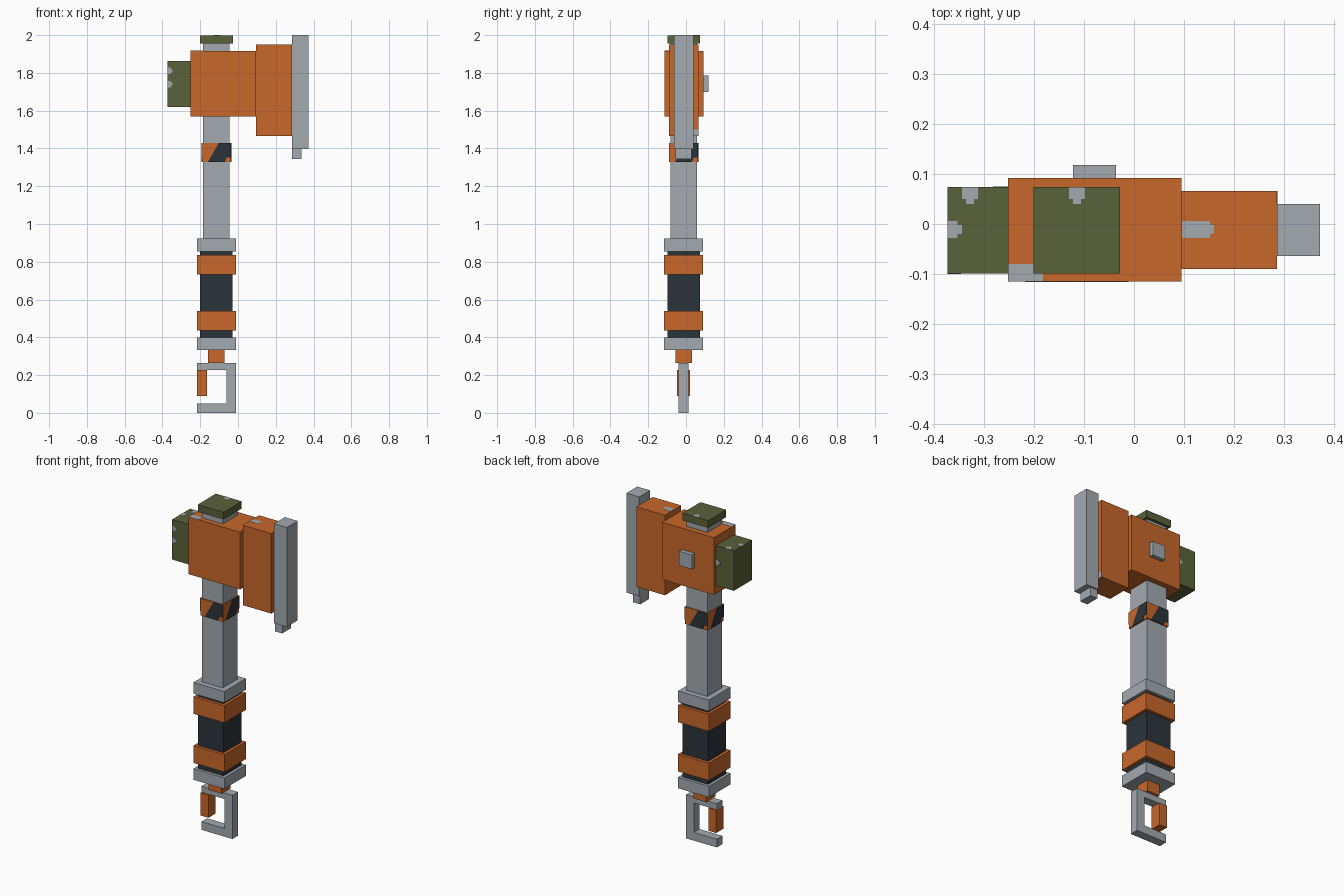
import bpy, bmesh
from mathutils import Vector

cube = bpy.data.objects.get("Cube")
if cube:
    bpy.data.objects.remove(cube, do_unlink=True)

CX, CY = -0.114, -0.0125      # axis of the shaft


def material(name, rgb):
    m = bpy.data.materials.new(name)
    m.use_nodes = True
    m.diffuse_color = (*rgb, 1)
    node = next(n for n in m.node_tree.nodes if n.type == 'BSDF_PRINCIPLED')
    node.inputs["Base Color"].default_value = (*rgb, 1)
    return m


ORANGE = material("burnt orange", (0.578, 0.136, 0.024))
GREY = material("steel grey", (0.366, 0.402, 0.434))
GREEN = material("olive green", (0.102, 0.122, 0.041))
DARK = material("dark slate", (0.024, 0.034, 0.042))


def finish(name, bm, mat):
    bmesh.ops.recalc_face_normals(bm, faces=bm.faces)
    me = bpy.data.meshes.new(name)
    bm.to_mesh(me)
    bm.free()
    me.materials.append(mat)
    ob = bpy.data.objects.new(name, me)
    bpy.context.collection.objects.link(ob)
    return ob


def add_box(bm, x, y, z):
    geo = bmesh.ops.create_cube(bm, size=1)
    for v in geo["verts"]:
        v.co = [r[0] + (c + 0.5) * (r[1] - r[0]) for c, r in zip(v.co, (x, y, z))]


def box(name, mat, x, y, z):
    bm = bmesh.new()
    add_box(bm, x, y, z)
    return finish(name, bm, mat)


def block(name, mat, width, z):
    """Square block centred on the shaft axis."""
    h = width / 2
    return box(name, mat, (CX - h, CX + h), (CY - h, CY + h), z)


def prism(name, mat, points, offset):
    bm = bmesh.new()
    face = bm.faces.new([bm.verts.new(p) for p in points])
    ext = bmesh.ops.extrude_face_region(bm, geom=[face])
    verts = [g for g in ext["geom"] if isinstance(g, bmesh.types.BMVert)]
    bmesh.ops.translate(bm, verts=verts, vec=offset)
    return finish(name, bm, mat)


# Shaft, cap and grip
block("shaft", GREY, 0.14, (0.9, 1.955))
block("top_cap", GREEN, 0.173, (1.955, 1.999))
block("grip", DARK, 0.172, (0.39, 0.87))
for name, mat, z in (("upper_collar", GREY, (0.855, 0.923)),
                     ("upper_grip_ring", ORANGE, (0.733, 0.837)),
                     ("lower_grip_ring", ORANGE, (0.435, 0.54)),
                     ("lower_collar", GREY, (0.333, 0.4))):
    block(name, mat, 0.207, z)
block("hook_stub", ORANGE, 0.087, (0.265, 0.333))

# Hook with its latch
hook = ((-0.217, 0.265), (-0.01, 0.265), (-0.01, 0), (-0.217, 0),
        (-0.217, 0.05), (-0.062, 0.05), (-0.062, 0.228), (-0.217, 0.228))
prism("hook", GREY, [(x, -0.039, z) for x, z in hook], (0, 0.053, 0))
box("hook_latch", ORANGE, (-0.217, -0.165), (-0.047, 0.021), (0.09, 0.228))

# Warning band: one diagonal stripe repeated on each side
BAND, Z0, Z1 = 0.153, 1.327, 1.43
block("warning_band", ORANGE, BAND, (Z0, Z1))
stripe = ((0.2, 0), (0.78, 0), (0.86, 0.25), (1, 0.25), (1, 1), (0.58, 1))
for side, n in (("front", (0, -1)), ("left", (1, 0)),
                ("back", (0, 1)), ("right", (-1, 0))):
    normal = Vector((*n, 0))
    across = Vector((-n[1], n[0], 0))
    centre = Vector((CX, CY, 0)) + normal * BAND / 2
    points = [centre + across * (u - 0.5) * BAND + Vector((0, 0, Z0 + v * (Z1 - Z0)))
              for u, v in stripe]
    prism("band_stripe_" + side, DARK, points, normal * 0.002)

# Head
box("head_body", ORANGE, (-0.252, 0.095), (-0.115, 0.092), (1.57, 1.917))
box("hammer_block", GREEN, (-0.373, -0.252), (-0.099, 0.074), (1.62, 1.862))
box("blade_body", ORANGE, (0.095, 0.286), (-0.09, 0.066), (1.465, 1.95))
box("blade_edge", GREY, (0.286, 0.372), (-0.064, 0.04), (1.397, 2.0))
box("blade_tip", GREY, (0.286, 0.336), (-0.056, 0.03), (1.345, 1.397))
box("back_button", GREY, (-0.122, -0.036), (0.092, 0.118), (1.7, 1.787))


# Worn paint patches: a wide plate with a narrow end
def worn(name, wide, narrow):
    bm = bmesh.new()
    add_box(bm, *wide)
    if narrow:
        add_box(bm, *narrow)
    finish(name, bm, GREY)


def top(z):
    return (z - 0.001, z + 0.001)


t = top(1.862)
worn("worn_block_back", ((-0.344, -0.312), (0.05, 0.074), t),
     ((-0.336, -0.32), (0.04, 0.05), t))
worn("worn_block_side", ((-0.373, -0.353), (-0.028, 0.006), t),
     ((-0.353, -0.344), (-0.02, -0.002), t))
t = top(1.999)
worn("worn_cap", ((-0.13, -0.098), (0.05, 0.074), t),
     ((-0.122, -0.106), (0.04, 0.05), t))
worn("worn_body", ((-0.252, -0.182), (-0.115, -0.08), top(1.917)), None)
t = top(1.95)
worn("worn_blade", ((0.096, 0.152), (-0.028, 0.006), t),
     ((0.152, 0.16), (-0.02, -0.002), t))
worn("worn_blade_corner", (top(0.286), (0.04, 0.066), (1.465, 1.5)), None)
for i, z in enumerate((1.811, 1.74)):
    worn(f"worn_block_front_{i + 1}",
         ((-0.373, -0.356), top(-0.099), (z - 0.017, z + 0.017)),
         ((-0.356, -0.346), top(-0.099), (z - 0.008, z + 0.008)))
worn("worn_block_rear", ((-0.272, -0.252), top(0.074), (1.745, 1.78)),
     ((-0.282, -0.272), top(0.074), (1.753, 1.772)))
